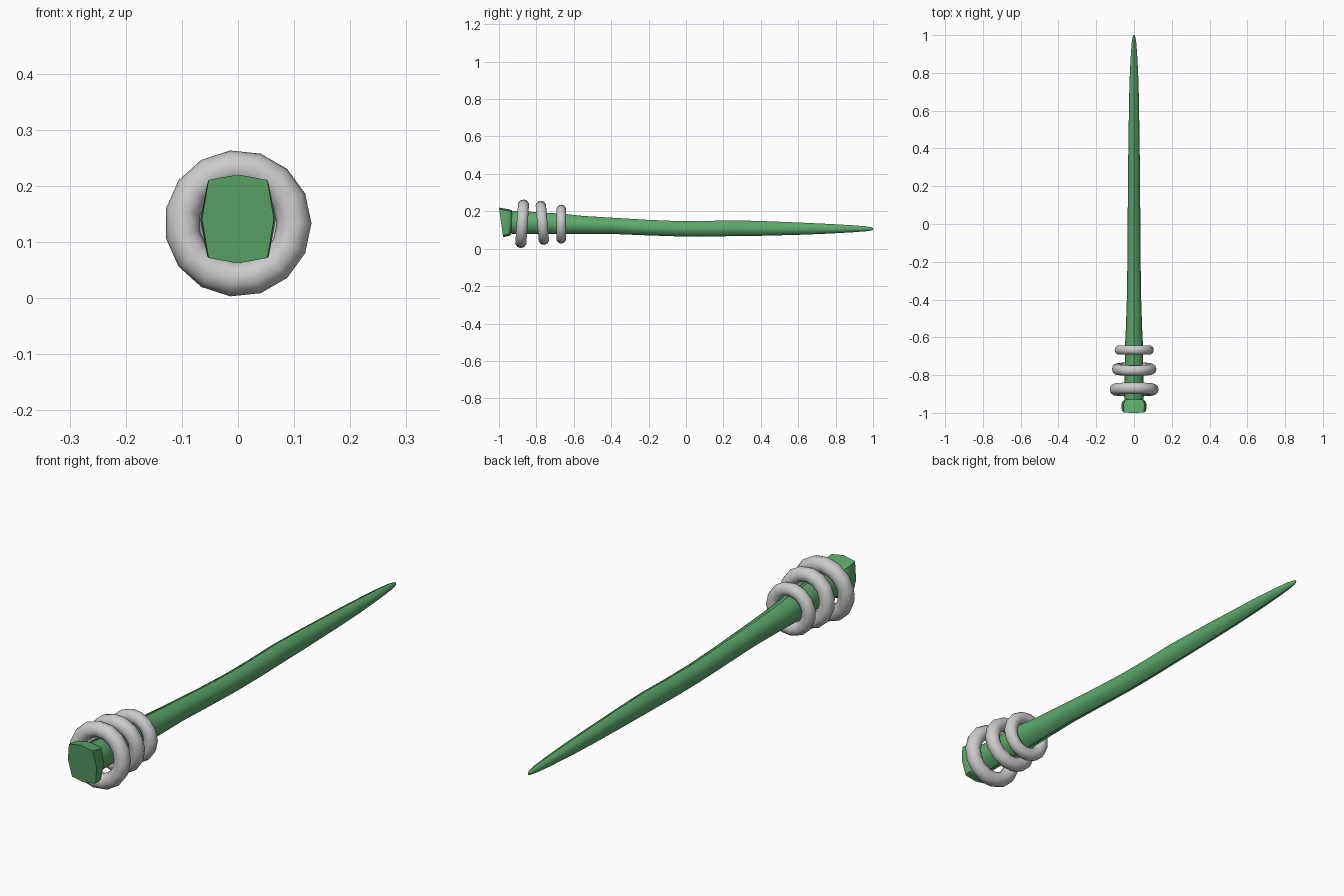
import bpy, bmesh
from math import cos, sin, pi, radians

if "Cube" in bpy.data.objects:
    bpy.data.objects.remove(bpy.data.objects["Cube"])

green = bpy.data.materials.new("green")
green.diffuse_color = (0.11, 0.40, 0.15, 1)
green.use_nodes = True
green.node_tree.nodes["Principled BSDF"].inputs["Base Color"].default_value = green.diffuse_color


def loft(name, stations, section):
    """Skin rings along y; each station is (y at top, y at bottom, z low, z high, half width)."""
    bm = bmesh.new()
    rings = []
    for yt, yb, lo, hi, w in stations:
        mid, h = (lo + hi) / 2, (hi - lo) / 2
        rings.append([bm.verts.new((w * a, yb + (yt - yb) * (b + 1) / 2, mid + h * b))
                      for a, b in section])
    n = len(section)
    for r, s in zip(rings, rings[1:]):
        for i in range(n):
            j = (i + 1) % n
            bm.faces.new((r[i], r[j], s[j], s[i]))
    bm.faces.new(rings[0])
    bm.faces.new(rings[-1])
    bmesh.ops.recalc_face_normals(bm, faces=bm.faces)
    me = bpy.data.meshes.new(name)
    bm.to_mesh(me)
    bm.free()
    me.materials.append(green)
    ob = bpy.data.objects.new(name, me)
    bpy.context.collection.objects.link(ob)
    bpy.ops.object.select_all(action='DESELECT')
    ob.select_set(True)
    bpy.context.view_layer.objects.active = ob
    bpy.ops.object.shade_smooth_by_angle(angle=radians(48))
    return ob


# Tapering, gently curved shaft
round8 = [(cos(i * pi / 4), sin(i * pi / 4)) for i in range(8)]
shaft = [(-0.94, .080, .203, .050), (-0.80, .078, .196, .049), (-0.65, .078, .186, .048),
         (-0.55, .079, .175, .043), (-0.40, .079, .166, .038), (-0.20, .071, .154, .035),
         (-0.05, .066, .148, .034), (0.10, .065, .148, .033), (0.25, .067, .152, .032),
         (0.40, .069, .148, .030), (0.60, .074, .140, .027), (0.75, .080, .133, .024),
         (0.88, .087, .126, .018), (0.96, .093, .120, .012), (0.99, .097, .115, .007),
         (1.00, .101, .110, .003)]
loft("shaft", [(y, y, lo, hi, w) for y, lo, hi, w in shaft], round8)

# Squarish pommel with a slanted end face
square8 = [(1, 0), (.82, .88), (0, 1), (-.82, .88), (-1, 0), (-.82, -.88), (0, -1), (-.82 * -1, -.88)]
loft("pommel", [(-1.0, -0.978, .062, .220, .064), (-0.955, -0.955, .066, .212, .067),
                (-0.94, -0.942, .070, .210, .062), (-0.93, -0.935, .080, .203, .050)], square8)

# Three loose rings around the grip
for name, y, z, outer, minor, tilt in [("large_ring", -.876, .133, .131, .031, 4),
                                       ("middle_ring", -.768, .138, .119, .029, -5),
                                       ("small_ring", -.667, .131, .105, .026, 0)]:
    bpy.ops.mesh.primitive_torus_add(major_segments=15, minor_segments=10,
                                     major_radius=outer - minor, minor_radius=minor,
                                     location=(0, y, z), rotation=(radians(90 - tilt), 0, 0))
    bpy.context.object.name = name
    bpy.ops.object.shade_smooth()
